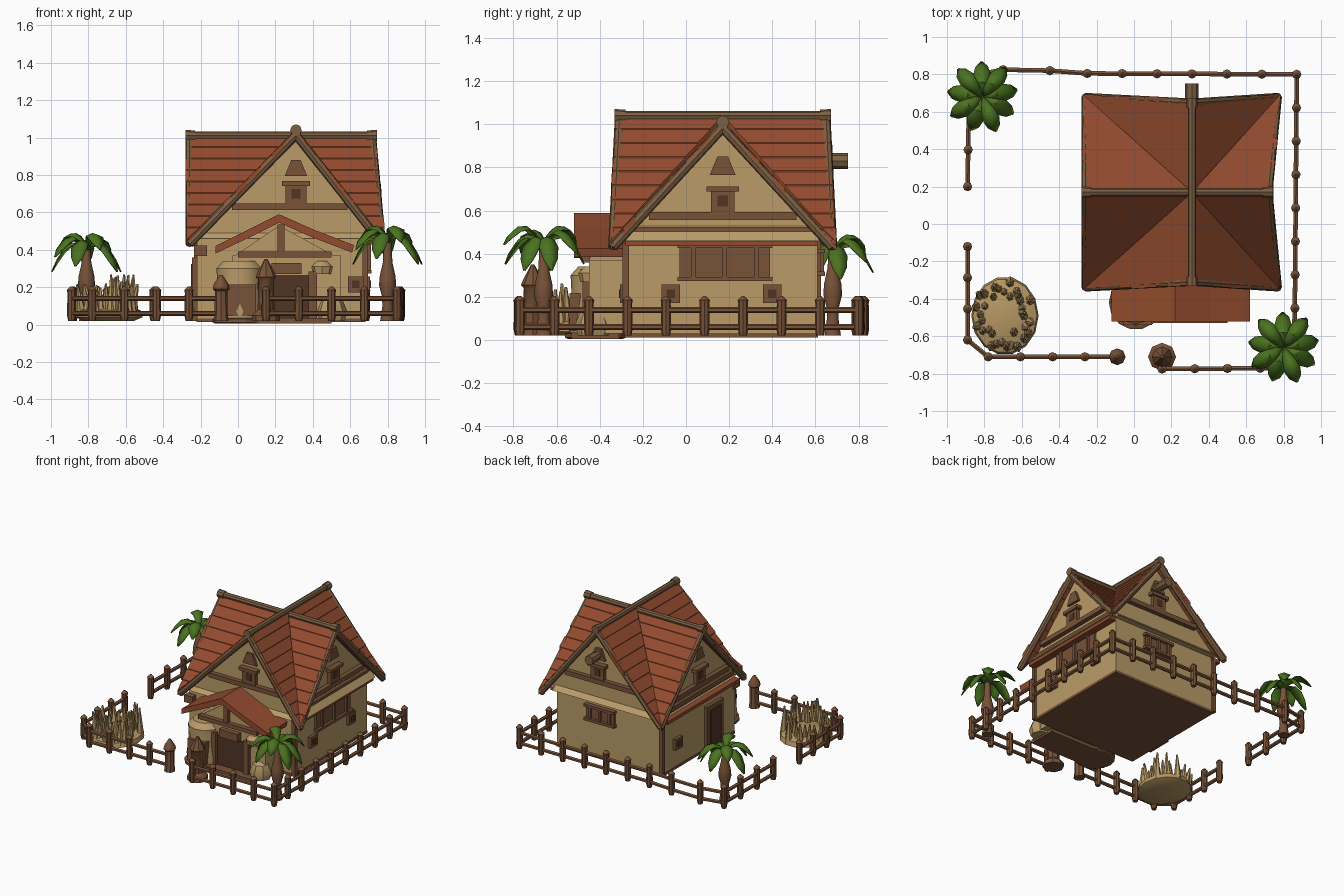
import bpy, bmesh, math, random
from mathutils import Matrix, Vector

if "Cube" in bpy.data.objects:
    bpy.data.objects.remove(bpy.data.objects["Cube"])
random.seed(4)

def mat(name, rgb):
    m = bpy.data.materials.new(name)
    m.diffuse_color = (*rgb, 1)
    m.use_nodes = True
    m.node_tree.nodes["Principled BSDF"].inputs["Base Color"].default_value = m.diffuse_color
    return m

ROOF = mat("roof red", (.29, .071, .028))
TAN = mat("plaster tan", (.49, .33, .14))
WOOD = mat("wood brown", (.19, .085, .04))
LOG = mat("log brown", (.20, .115, .055))
LEAF = mat("leaf green", (.07, .17, .014))
DARK = mat("dark brown", (.08, .036, .018))
STRAW = mat("straw", (.47, .31, .125))
I = Matrix.Identity(4)
smooth_objects = []

def finish(name, bm, material, smooth=False):
    bmesh.ops.recalc_face_normals(bm, faces=bm.faces)
    me = bpy.data.meshes.new(name)
    bm.to_mesh(me)
    bm.free()
    me.materials.append(material)
    ob = bpy.data.objects.new(name, me)
    bpy.context.collection.objects.link(ob)
    if smooth:
        smooth_objects.append(ob)
    return ob

def box(bm, c, s, M=I):
    bmesh.ops.create_cube(bm, size=1, matrix=M @ Matrix.Translation(c) @ Matrix.Diagonal((*s, 1)))

def tube(bm, a, b, r1, r2=None, sides=8, M=I):
    a, b = M @ Vector(a), M @ Vector(b)
    d = b - a
    T = Matrix.Translation((a + b) / 2) @ d.to_track_quat('Z', 'Y').to_matrix().to_4x4()
    bmesh.ops.create_cone(bm, cap_ends=True, segments=sides, radius1=r1,
                          radius2=r1 if r2 is None else r2, depth=d.length, matrix=T)

def lathe(bm, prof, x, y, sides=10):
    rings = [[bm.verts.new((x + r * math.cos(k * math.tau / sides), y + r * math.sin(k * math.tau / sides), z))
              for k in range(sides)] for r, z in prof]
    for p, q in zip(rings, rings[1:]):
        for k in range(sides):
            j = (k + 1) % sides
            bm.faces.new((p[k], p[j], q[j], q[k]))
    bm.faces.new(rings[0])
    bm.faces.new(rings[-1])

def prism(bm, pts, y0, y1, M=I):
    a = [bm.verts.new(M @ Vector((x, y0, z))) for x, z in pts]
    b = [bm.verts.new(M @ Vector((x, y1, z))) for x, z in pts]
    n = len(pts)
    bm.faces.new(a)
    bm.faces.new(b)
    for k in range(n):
        bm.faces.new((a[k], a[(k + 1) % n], b[(k + 1) % n], b[k]))

# House sides: angle, then from the ridge crossing: wall, gable, ridge end, eave corner,
# spans to each corner, ridge height
CX, CY, LOW = .31, .17, .455
SIDES = {"front": (0, .45, .455, .49, .52, .58, .47, 1.04), "right": (90, .37, .38, .42, .47, .52, .52, 1.01),
         "back": (180, .44, .45, .49, .52, .47, .58, 1.04), "left": (270, .53, .53, .58, .58, .52, .52, 1.01)}

def frame(side):
    return Matrix.Translation((CX, CY, 0)) @ Matrix.Rotation(math.radians(SIDES[side][0]), 4, 'Z')

# Walls and floor
bm = bmesh.new()
box(bm, (.23, .165, .25), (.90, .89, .44))
finish("walls", bm, TAN)
bm = bmesh.new()
box(bm, (.23, .165, .023), (.905, .895, .02))
lathe(bm, [(.13, .005), (.145, .012), (.145, .03), (.13, .035)], .01, -.42, 14)
box(bm, (.25, -.42, .02), (.50, .22, .03))
finish("floor_and_step", bm, WOOD)

gables, roof, logs, trim, panes = (bmesh.new() for _ in range(5))
N = 9
for side, (ang, wd, gd, rt, rd, un, up, apex) in SIDES.items():
    M = frame(side)
    drop = apex - LOW
    prism(gables, [(-un * .93, .46), (up * .93, .46), (0, apex - .06)], 0, -gd, M)
    # Overlapping shingle courses, ridge to eave, meeting in the valleys
    for sg, ext in ((-1, un), (1, up)):
        for i in range(N):
            t0, t1 = i / N, (i + 1) / N
            j = random.uniform(-.012, .012)
            e0, e1 = (-rt - (rd - rt) * t + j for t in (t0, t1))
            plan = [(t0, -rd * t0, 0), (t1, -rd * t1, .005), (t1, e1, .005), (t0, e0, 0)]
            a, b = [[roof.verts.new(M @ Vector((sg * ext * t, y, apex - drop * t + l + dz)))
                     for t, y, l in plan] for dz in (0, -.04)]
            roof.faces.new(a)
            roof.faces.new(b)
            for k in range(4):
                roof.faces.new((a[k], a[(k + 1) % 4], b[(k + 1) % 4], b[k]))
        # Rake logs along the gable edge
        tube(logs, (0, -rt + .012, apex - .025), (sg * ext * .98, -rd + .012, apex - drop * .98 - .035), .023, M=M)
    # Ridge log with a thicker end
    tube(logs, (0, 0, apex), (0, -rt - .005, apex), .022, M=M)
    tube(logs, (0, -rt + .04, apex), (0, -rt - .012, apex), .028, .031, M=M)
    # Gable beam, peak board and attic window
    zb = .63 if side in ("front", "back") else .575
    wl = (apex - zb) / drop
    box(trim, ((up - un) * wl * .42, -gd - .01, zb), ((un + up) * wl * .84, .05, .035), M)
    if side in ("left", "right"):
        box(trim, (0, -gd - .005, .505), ((un + up) * .80, .03, .035), M)
    prism(trim, [(-.06, apex - .245), (.06, apex - .245), (.025, apex - .16), (-.025, apex - .16)], -gd, -gd - .02, M)
    box(trim, (0, -gd - .01, zb + .07), (.11, .04, .11), M)
    box(trim, (0, -gd - .02, zb + .125), (.15, .05, .025), M)
    box(panes, (0, -gd - .028, zb + .07), (.05, .009, .05), M)
    # Shuttered window under the eave
    w, h = {"right": (.42, .16), "back": (.24, .11)}.get(side, (0, 0))
    if w:
        box(trim, (.01, -wd, .36), (w, .03, h), M)
        for s in (-1, 1):
            box(trim, (.01, -wd - .01, .36 + s * h * .48), (w + .02, .05, .02), M)
        for s in (-1, 0, 1):
            box(trim, (.01 + s * w * .35, -wd - .01, .36), (.02, .04, h), M)
    # Little square windows
    for u in {"front": (.32,), "right": (-.24, .23), "back": (), "left": (-.26,)}[side]:
        box(trim, (u, -wd, .215), (.085, .05, .085), M)
        box(panes, (u, -wd - .026, .215), (.04, .009, .04), M)
finish("gable_walls", gables, TAN)
finish("shingle_roof", roof, ROOF)

# Projecting log at the back gable
tube(logs, (CX, .55, .83), (CX, .72, .83), .03)
tube(logs, (CX, .67, .83), (CX, .75, .83), .036)
finish("roof_logs", logs, LOG, True)

# Corner posts, beam end and side door
for x, y in ((-.22, .61), (.68, -.28)):
    box(trim, (x, y, .235), (.03, .03, .43))
box(trim, (-.20, -.29, .395), (.07, .07, .055))
M = frame("left")
box(trim, (.18, -.53, .19), (.20, .05, .34), M)
box(panes, (.18, -.558, .18), (.13, .009, .29), M)

# Narrow eaves over the side walls
eave = bmesh.new()
for side in ("left", "right"):
    wd = SIDES[side][1]
    prism(eave, [(-.45, .435), (.44, .435), (.44, .46), (-.45, .46)], wd * -1 + .02, -wd - .055, frame(side))
finish("side_eaves", eave, ROOF)

# Porch: body, round bay and boulders
bm = bmesh.new()
box(bm, (.26, -.36, .20), (.58, .18, .34))
prism(bm, [(-.03, .36), (.53, .36), (.22, .53)], -.45, -.27)
lathe(bm, [(.13, .03), (.135, .07), (.12, .2), (.125, .30), (.09, .34)], .01, -.41, 12)
lathe(bm, [(.07, .02), (.085, .07), (.06, .13), (.02, .15)], .50, -.43, 8)
lathe(bm, [(.05, .27), (.06, .31), (.03, .34)], .45, -.44, 8)
finish("porch_walls", bm, TAN, True)
# Porch roof, drooping toward its outer ends
bm = bmesh.new()
prism(bm, [(-.12, .38), (-.12, .42), (.08, .52), (.22, .59), (.40, .51), (.62, .425),
           (.61, .385), (.40, .465), (.22, .545), (.08, .475)], -.52, -.27)
finish("porch_roof", bm, ROOF)
# Porch timber and doorway
box(trim, (.23, -.46, .45), (.035, .04, .17))
box(trim, (.25, -.465, .375), (.50, .04, .03))
box(trim, (.26, -.47, .30), (.16, .04, .06))
for x in (.12, .40):
    box(trim, (x, -.46, .15), (.045, .04, .27))
box(trim, (.02, -.49, .13), (.15, .10, .17))
box(panes, (.26, -.453, .145), (.24, .009, .24))
finish("house_timber", trim, WOOD)
finish("dark_openings", panes, DARK)

# Fence: posts and two rails along each run
posts, rails = bmesh.new(), bmesh.new()
RUNS = [[(-.88, .79), (-.70, .825), (-.45, .82), (-.25, .805), (.87, .80), (.86, -.45), (.85, -.77), (.15, -.775)],
        [(-.09, -.71), (-.78, -.71), (-.89, -.62), (-.89, -.12)], [(-.89, .2), (-.88, .79)]]
for run in RUNS:
    for a, b in zip(run, run[1:]):
        a, b = Vector(a), Vector(b)
        n = max(1, round((b - a).length / .178))
        for k in range(n + 1):
            p = a.lerp(b, k / n)
            if k < n or b == Vector(run[-1]):
                lathe(posts, [(.018, .02), (.024, .05), (.022, .17), (.025, .185), (.006, .205)], p.x, p.y, 8)
        for z in (.06, .14):
            tube(rails, (*a, z), (*b, z), .014, sides=6)
finish("fence_posts", posts, WOOD, True)
finish("fence_rails", rails, WOOD, True)

# Gate pillars
bm = bmesh.new()
lathe(bm, [(.04, .02), (.035, .06), (.034, .18), (.045, .19), (.04, .215), (.008, .265)], -.09, -.71, 8)
lathe(bm, [(.075, .02), (.075, .05), (.045, .08), (.042, .24), (.055, .255), (.045, .28), (.008, .35)], .15, -.71, 8)
finish("gate_pillars", bm, WOOD, True)

# Palms
for name, x, y, dz in (("front_palm", .80, -.66, .02), ("back_palm", -.81, .68, -.02)):
    bm = bmesh.new()
    lathe(bm, [(.04, .02), (.028, .10), (.030, .15), (.046, .21), (.042, .26), (.026, .33), (.02, .42 + dz)], x, y)
    finish(name + "_trunk", bm, WOOD, True)
    bm = bmesh.new()
    for k in range(9):
        ang = k * math.tau / 9 + .2
        reach, up = .19 + .01 * (k % 2), (0, .08, .03, .12)[k % 4]
        out, across = Vector((math.cos(ang), math.sin(ang), 0)), Vector((-math.sin(ang), math.cos(ang), 0))
        rows = []
        for s, w in ((0, .010), (.2, .024), (.42, .037), (.65, .045), (.85, .034), (1, .005)):
            c = Vector((x, y, .415 + dz + (.26 + up) * s - .37 * s * s)) + out * reach * s
            rows.append([bm.verts.new(c + across * w * e - Vector((0, 0, .4 * w * abs(e)))) for e in (-1, 0, 1)])
        for p, q in zip(rows, rows[1:]):
            for j in (0, 1):
                bm.faces.new((p[j], p[j + 1], q[j + 1], q[j]))
    ob = finish(name + "_leaves", bm, LEAF, True)
    ob.modifiers.new("thickness", 'SOLIDIFY').thickness = .006

# Straw patch: low mound with broad leaning spikes, tallest on the inner side
bm = bmesh.new()
lathe(bm, [(.15, .02), (.20, .04), (.19, .075), (.12, .10), (.03, .11)], 0, 0, 14)
for k in range(34):
    a = k * 2.4
    r = .175 * math.sqrt(.3 + .7 * random.random())
    d = Vector((math.cos(a), math.sin(a), 0))
    h = random.uniform(.10, .17) + .05 * (d.x > 0)
    base = d * r + Vector((0, 0, .05))
    tube(bm, base, base + d * random.uniform(-.01, .035) + Vector((0, 0, h)), .03, .006, 6)
bmesh.ops.transform(bm, matrix=Matrix.Translation((-.69, -.49, 0)) @ Matrix.Diagonal((.9, 1.05, 1, 1)), verts=bm.verts)
finish("straw_patch", bm, STRAW, True)

# Soft shading on rounded parts
bpy.ops.object.select_all(action='DESELECT')
for ob in smooth_objects:
    ob.select_set(True)
bpy.context.view_layer.objects.active = smooth_objects[0]
bpy.ops.object.shade_smooth_by_angle(angle=math.radians(40))
